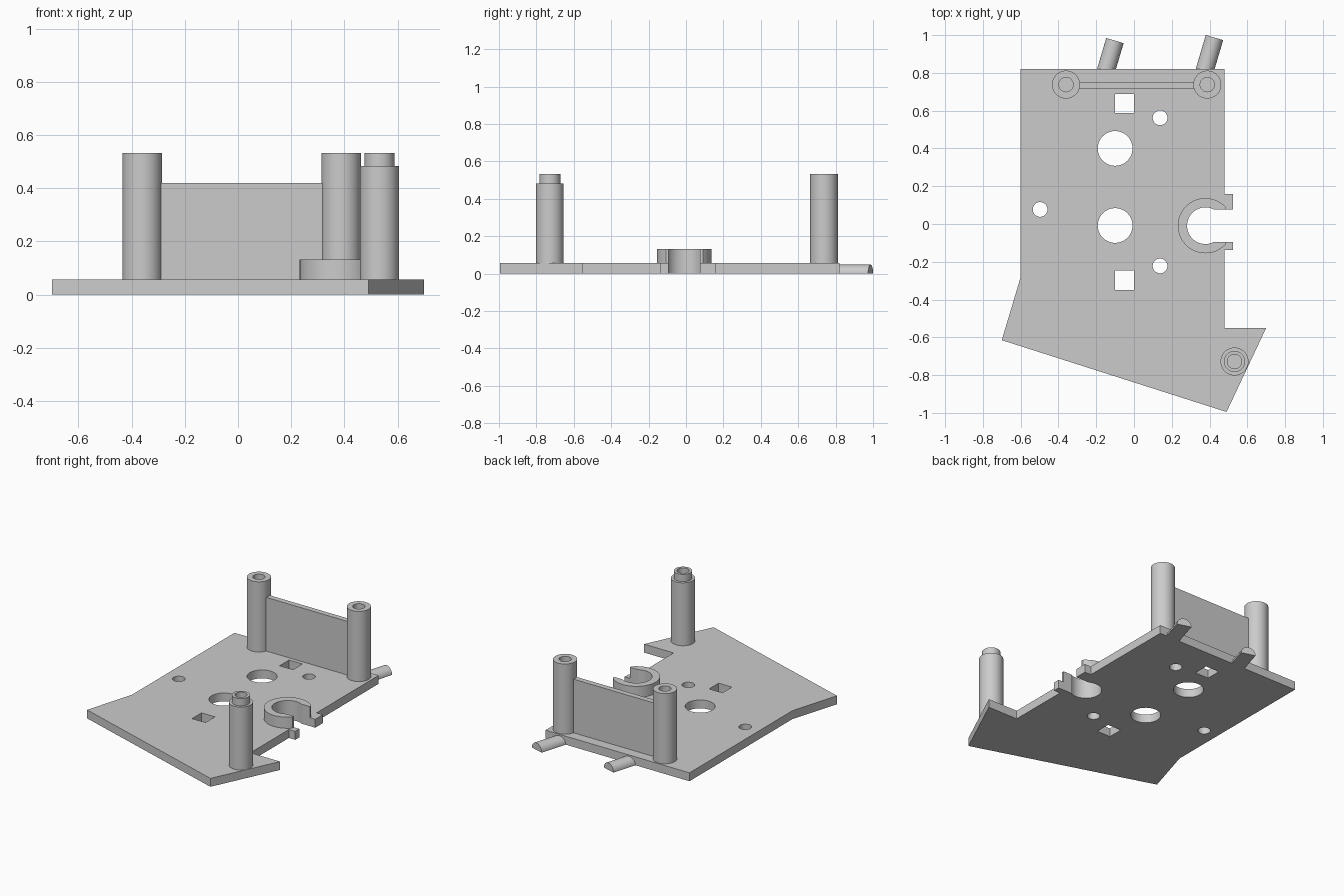
import bpy, bmesh, math
from mathutils import Matrix

if "Cube" in bpy.data.objects:
    bpy.data.objects.remove(bpy.data.objects["Cube"])

T = 0.057          # plate thickness
BACK_Y = 0.738     # rear post row
CLIP = (0.378, -0.009)  # centre of the open collar

grey = bpy.data.materials.new("light grey")
grey.diffuse_color = (0.6, 0.6, 0.6, 1)
grey.use_nodes = True
grey.node_tree.nodes["Principled BSDF"].inputs["Base Color"].default_value = grey.diffuse_color


def finish(name, bm):
    bmesh.ops.recalc_face_normals(bm, faces=bm.faces)
    mesh = bpy.data.meshes.new(name)
    bm.to_mesh(mesh)
    bm.free()
    mesh.materials.append(grey)
    ob = bpy.data.objects.new(name, mesh)
    bpy.context.collection.objects.link(ob)
    return ob


def prism(name, outline, z0, z1):
    bm = bmesh.new()
    face = bm.faces.new([bm.verts.new((x, y, z0)) for x, y in outline])
    out = bmesh.ops.extrude_face_region(bm, geom=[face])
    top = [v for v in out["geom"] if isinstance(v, bmesh.types.BMVert)]
    bmesh.ops.translate(bm, verts=top, vec=(0, 0, z1 - z0))
    return finish(name, bm)


def box(name, x0, x1, y0, y1, z0, z1):
    return prism(name, [(x0, y0), (x1, y0), (x1, y1), (x0, y1)], z0, z1)


def disc(name, x, y, r, z0, z1, n=48):
    pts = [(x + r * math.cos(2 * math.pi * i / n), y + r * math.sin(2 * math.pi * i / n))
           for i in range(n)]
    return prism(name, pts, z0, z1)


def lathe(name, x, y, profile, n=48):
    bm = bmesh.new()
    vs = [bm.verts.new((r, 0, z)) for r, z in profile]
    es = [bm.edges.new(p) for p in zip(vs, vs[1:])]
    bmesh.ops.spin(bm, geom=vs + es, axis=(0, 0, 1), cent=(0, 0, 0),
                   steps=n, angle=2 * math.pi)
    bmesh.ops.remove_doubles(bm, verts=bm.verts, dist=0.0005)
    bmesh.ops.translate(bm, verts=bm.verts, vec=(x, y, 0))
    return finish(name, bm)


def cut(ob, cutters):
    for c in cutters:
        m = ob.modifiers.new("cut", 'BOOLEAN')
        m.operation, m.solver, m.object = 'DIFFERENCE', 'EXACT', c
    bpy.context.view_layer.update()
    result = bpy.data.meshes.new_from_object(
        ob.evaluated_get(bpy.context.evaluated_depsgraph_get()))
    ob.modifiers.clear()
    ob.data = result


def smooth(ob):
    bpy.ops.object.select_all(action='DESELECT')
    ob.select_set(True)
    bpy.context.view_layer.objects.active = ob
    bpy.ops.object.shade_smooth_by_angle(angle=math.radians(30))


# Base plate with the two prongs beside the side slot
plate = prism("base_plate", [
    (-0.60, 0.82), (-0.60, -0.28), (-0.70, -0.615), (0.49, -0.995), (0.70, -0.55),
    (0.478, -0.55), (0.478, -0.138), (0.525, -0.138), (0.525, 0.158),
    (0.478, 0.158), (0.478, 0.82)], 0, T)

# Open collar standing on the plate
collar = disc("open_collar", *CLIP, 0.146, 0.02, 0.132, 64)

# Cutters: round holes, square holes, collar bore and side slot
bore = disc("bore_cutter", *CLIP, 0.097, -0.1, 0.3, 64)
slot = box("slot_cutter", CLIP[0], 0.7, -0.094, 0.076, -0.1, 0.3)
trim = box("collar_trim_cutter", 0.485, 0.7, -0.3, 0.3, -0.1, 0.3)
holes = [disc("hole_cutter", x, y, r, -0.1, 0.3) for x, y, r in (
    (-0.10, 0.40, 0.092), (-0.10, -0.008, 0.092), (0.138, 0.562, 0.039),
    (-0.497, 0.077, 0.039), (0.138, -0.222, 0.039))]
holes += [box("square_cutter", -0.10, 0.0, y - 0.051, y + 0.051, -0.1, 0.3)
          for y in (0.638, -0.298)]
cut(plate, holes + [bore, slot])
cut(collar, [bore, slot, trim])
for c in holes + [bore, slot, trim]:
    bpy.data.objects.remove(c)

# Rear posts with blind bores, joined by a thin wall
posts = [lathe(name, x, BACK_Y, [
    (0, 0.03), (0.074, 0.03), (0.074, 0.532), (0.038, 0.532), (0.038, T + 0.003), (0, T + 0.003)])
    for name, x in (("rear_post_left", -0.36), ("rear_post_right", 0.388))]
box("rear_wall", -0.295, 0.323, 0.715, 0.752, 0.03, 0.42)

# Front post with a stepped tip
front = lathe("front_post", 0.532, -0.728, [
    (0, 0.03), (0.074, 0.03), (0.074, 0.483), (0.056, 0.483), (0.056, 0.532),
    (0.038, 0.532), (0.038, T + 0.003), (0, T + 0.003)])

# Half-round pegs leaning out of the rear edge
pegs = []
for name, x, y in (("rear_peg_left", -0.101, 0.971), ("rear_peg_right", 0.426, 0.987)):
    n, r = 20, 0.048
    peg = prism(name, [(r * math.cos(math.pi * i / n), r * math.sin(math.pi * i / n))
                       for i in range(n + 1)], 0, 0.24)
    # stand the half disc upright, run it backwards into the plate, then tilt
    peg.data.transform(Matrix.Translation((x, y, 0))
                       @ Matrix.Rotation(math.radians(-16.5), 4, 'Z')
                       @ Matrix.Translation((0, 0, 0))
                       @ Matrix.Rotation(math.radians(90), 4, 'X')
                       @ Matrix.Translation((0, 0, 0)))
    pegs.append(peg)

for ob in [plate, collar, front] + posts + pegs:
    smooth(ob)
